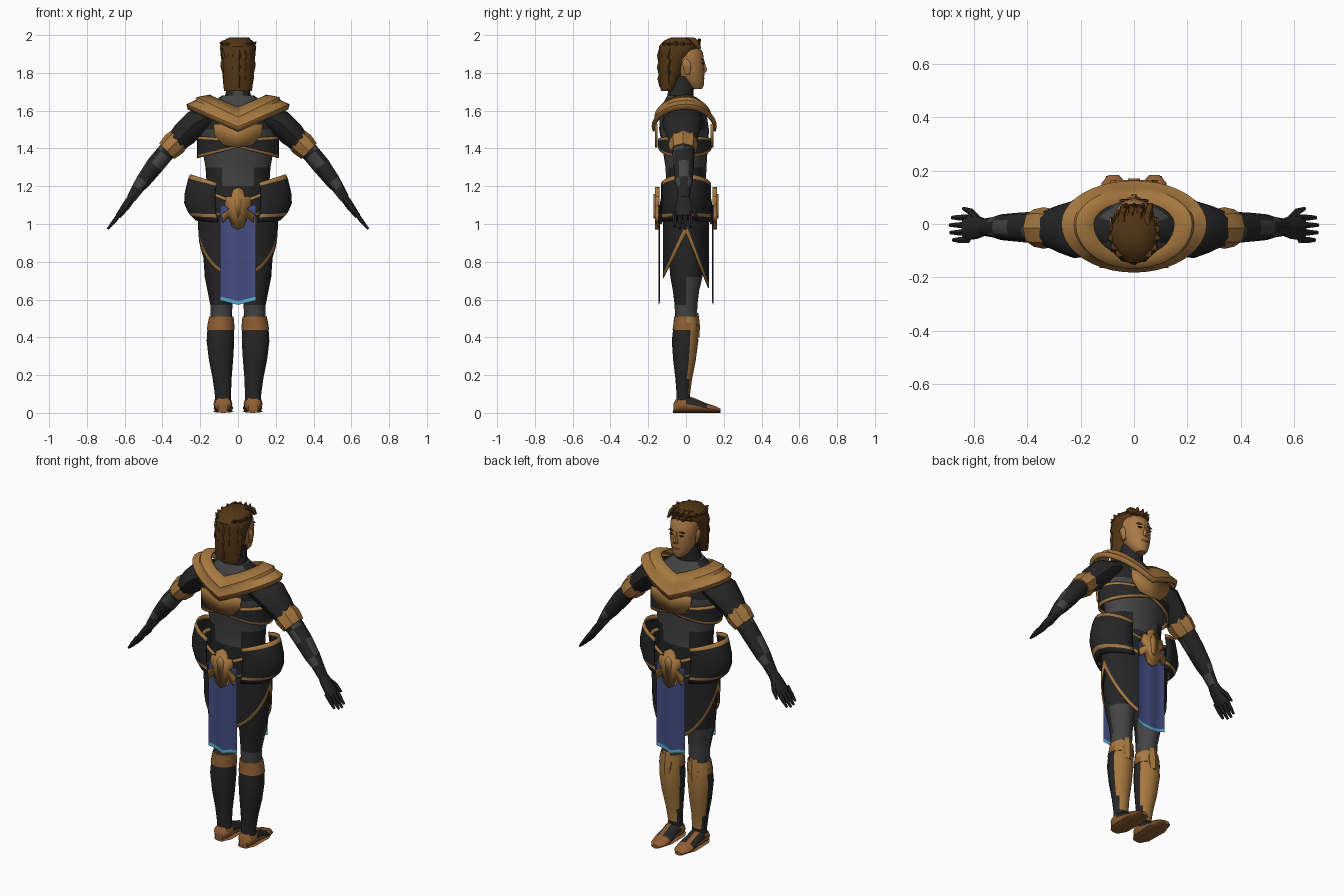
import bpy, bmesh, math, random
from mathutils import Vector as V

if "Cube" in bpy.data.objects:
    bpy.data.objects.remove(bpy.data.objects["Cube"])
random.seed(4)
X, Y, Z = V((1, 0, 0)), V((0, 1, 0)), V((0, 0, 1))
COLOURS = {"black cloth": (.019, .019, .019), "grey cloth": (.058, .058, .058), "gold": (.38, .185, .05),
           "brown leather": (.27, .11, .033), "hair brown": (.085, .037, .008), "skin": (.4, .19, .06),
           "blue cloth": (.058, .075, .22), "light blue trim": (.1, .42, .62)}
MATS = {}
for key, c in COLOURS.items():
    MATS[key] = bpy.data.materials.new(key)
    MATS[key].diffuse_color = (*c, 1)
BLACK, GREY, GOLD, BROWN, HAIR, SKIN, BLUE, LIGHT = COLOURS


def finish(name, bm, mats, rule=None, mirror=False, thick=0):
    bmesh.ops.recalc_face_normals(bm, faces=bm.faces)
    if rule:
        for f in bm.faces:
            f.material_index = int(rule(f.calc_center_median()))
    me = bpy.data.meshes.new(name)
    bm.to_mesh(me)
    bm.free()
    ob = bpy.data.objects.new(name, me)
    bpy.context.collection.objects.link(ob)
    for m in mats:
        me.materials.append(MATS[m])
    if thick:
        s = ob.modifiers.new("thickness", "SOLIDIFY")
        s.thickness, s.offset = thick, 0
    if mirror:
        ob.modifiers.new("mirror", "MIRROR")
    return ob


def loft(name, rings, mats, n=16, rule=None, mirror=False):
    """Closed tube through rings given as (centre, half axis, half axis)."""
    bm = bmesh.new()
    rows = [[bm.verts.new(V(c) + u * math.cos(2 * math.pi * i / n) + v * math.sin(2 * math.pi * i / n))
             for i in range(n)] for c, u, v in rings]
    for a, b in zip(rows, rows[1:]):
        for i in range(n):
            bm.faces.new((a[i], a[(i + 1) % n], b[(i + 1) % n], b[i]))
    bm.faces.new(rows[0])
    bm.faces.new(rows[-1])
    return finish(name, bm, mats, rule, mirror)


def column(name, rows, mats, **kw):
    """Upright loft from (z, cx, cy, rx, ry)."""
    return loft(name, [((cx, cy, z), X * rx, Y * ry) for z, cx, cy, rx, ry in rows], mats, **kw)


def limb(name, rows, mats, **kw):
    """Loft following a path in the xz plane from (x, y, z, across, depth)."""
    p = [V(r[:3]) for r in rows]
    rings = []
    for i, r in enumerate(rows):
        t = (p[min(i + 1, len(p) - 1)] - p[max(i - 1, 0)]).normalized()
        rings.append((p[i], Y.cross(t).normalized() * r[3], Y * r[4]))
    return loft(name, rings, mats, **kw)


def sheet(name, f, us, rows, mats, colour=(0,), closed=False, thick=0, mirror=False):
    """Surface f(u, row); colour holds one material index per strip."""
    bm = bmesh.new()
    g = [[bm.verts.new(f(u, r)) for u in us] for r in range(rows)]
    k = len(us)
    for r in range(rows - 1):
        for i in range(k if closed else k - 1):
            j = (i + 1) % k
            bm.faces.new((g[r][i], g[r][j], g[r + 1][j], g[r + 1][i])).material_index = colour[r % len(colour)]
    return finish(name, bm, mats, None, mirror, thick)


def plate(name, half, y, mat, thick, centre=0, mirror=False):
    """Flat symmetric plate from half an outline of (x, z) points."""
    pts = list(half) + [(-x, z) for x, z in reversed(half) if x > 0]
    bm = bmesh.new()
    bm.faces.new([bm.verts.new((centre + x, y, z)) for x, z in pts])
    return finish(name, bm, [mat], None, mirror, thick)


CIRCLE = [2 * math.pi * i / 40 for i in range(40)]

# torso and neck
column("torso", [(.98, 0, 0, .15, .1), (1.1, 0, 0, .175, .108), (1.2, 0, 0, .165, .105), (1.3, 0, 0, .172, .108),
                 (1.4, 0, -.005, .19, .12), (1.5, 0, -.01, .21, .132), (1.57, 0, -.015, .205, .125),
                 (1.63, 0, -.025, .15, .1), (1.68, 0, -.03, .085, .07)], [GREY, BLACK], n=24,
       rule=lambda c: c.z < 1.2 or (abs(c.x) > .1 and c.z > 1.48) or (abs(c.x) > .09 and c.z < 1.3))
column("neck", [(1.64, 0, -.03, .08, .072), (1.7, 0, -.028, .064, .068), (1.78, 0, -.015, .058, .065)],
       [GREY, BLACK], rule=lambda c: abs(c.x) > .03 or c.y > 0)


# layered shoulder mantle, dipping in a V at front and back
def mantle(a, r):
    xs, zs, yb, zc, yf = [(.15, 1.68, .125, 1.615, .085), (.215, 1.668, .163, 1.565, .13), (.222, 1.652, .162, 1.548, .135),
                          (.268, 1.632, .177, 1.515, .158), (.262, 1.608, .17, 1.49, .152)][r]
    c, s = math.cos(a), math.sin(a)
    return (xs * c, (yf if s > 0 else yb) * s, zc + (zs - zc) * abs(c))


sheet("shoulder_mantle", mantle, CIRCLE, 5, [GOLD], closed=True, thick=.01)


# chest harness, belt and split skirt wrap round the body
def harness(a, r):
    c, s = abs(math.cos(a)), math.sin(a)
    z = [1.405 - .055 * c, 1.415 - .05 * c, 1.44 + .01 * c, 1.45 + .015 * c][r]
    return (.212 * math.cos(a), -.005 + .137 * s, z)


def belt(a, r):
    c = abs(math.cos(a))
    return ((.2 + .004 * r) * math.cos(a), .132 * math.sin(a), [1.0, 1.015, 1.1, 1.115][r] + .085 * c)


def skirt(a, r):
    s = math.sin(a)
    low = .95 - (.29 if s > 0 else .235) * abs(s)
    z = [low, low + .018 + .03 * (1 - abs(s)), 1.0, 1.12][r]
    return ((.195 + .013 * min(1, (z - .67) / .3)) * math.cos(a), .12 * s, z)


TRIM = (1, 0, 1)
sheet("chest_harness", harness, CIRCLE, 4, [BLACK, GOLD], TRIM, True, .01)
sheet("belt", belt, CIRCLE, 4, [BLACK, GOLD], TRIM, True, .01)
sheet("split_skirt", skirt, CIRCLE, 4, [BLACK, GOLD], (1, 0, 0), True, .006)


# flared hip guards
def hip(a, r):
    c, s = math.cos(a), math.sin(a)
    rad, z = [(.225, 1.025), (.25, 1.05), (.262, 1.066), (.281, 1.11), (.279, 1.16),
              (.26, 1.185 + .055 * c), (.25, 1.2 + .062 * c)][r]
    return (.05 + (rad - .05) * c, .135 * s, z - .015 * abs(s) * (r < 3))


sheet("hip_guard", hip, [math.radians(d) for d in range(-72, 73, 12)], 7, [BLACK, GOLD],
      (0, 1, 0, 0, 0, 1), thick=.008, mirror=True)

# front and back: chest plate, hanging cloth, buckle
for side, word in ((-1, "back"), (1, "front")):
    plate(word + "_chest_plate", [(0, 1.53), (.13, 1.53), (.125, 1.47), (.075, 1.415), (0, 1.405)],
          -.158 if side < 0 else .138, GOLD, .014)
    sheet(word + "_hanging_cloth",
          lambda x, r: (x, side * (.142 + .004 * math.cos(x * 60)), [.572 + .25 * abs(x), .592 + .25 * abs(x), .85, 1.1][r]),
          [-.094 + .0235 * i for i in range(9)], 4, [BLUE, LIGHT], (1, 0, 0))
    plate(word + "_buckle", [(0, 1.195), (.028, 1.18), (.036, 1.145), (.062, 1.145), (.072, 1.1), (.048, 1.08),
                             (.088, 1.05), (.08, 1.005), (.05, 1.035), (.03, .985), (0, .97)], side * .152, GOLD, .024)
    plate(word + "_buckle_boss", [(0, 1.16), (.022, 1.13), (.014, 1.05), (0, 1.03)], side * .164, GOLD, .014)

# arms: sleeve, band, hand
limb("arm", [(.15, -.02, 1.57, .06, .1), (.225, -.02, 1.535, .07, .108), (.285, -.018, 1.475, .068, .088),
             (.34, -.015, 1.42, .053, .064), (.39, -.013, 1.37, .048, .058), (.44, -.012, 1.31, .048, .054),
             (.5, -.012, 1.23, .04, .048), (.53, -.012, 1.19, .032, .038), (.565, -.012, 1.135, .025, .032)],
     [BLACK, GREY], n=12, mirror=True,
     rule=lambda c: (.38 < c.x < .43 and c.y < 0) or (.5 < c.x < .54))
limb("arm_band", [(.3, -.015, 1.462, .058, .07), (.338, -.015, 1.424, .067, .078), (.376, -.015, 1.386, .058, .07)],
     [GOLD], n=8, mirror=True)
limb("palm", [(.555, -.012, 1.15, .022, .03), (.59, -.012, 1.1, .022, .045), (.635, -.015, 1.04, .015, .05)],
     [BLACK], n=10, mirror=True)
for i in range(4):
    y = -.06 + .028 * i
    tip = (0, .01, .012, .004)[i]
    limb("finger", [(.622, y, 1.06, .012, .013), (.655, y, 1.015, .011, .012), (.678 + tip, y, .985 - tip, .006, .007)],
         [BLACK], n=6, mirror=True)
limb("thumb", [(.585, .015, 1.105, .014, .018), (.61, .045, 1.07, .012, .014), (.64, .058, 1.03, .006, .007)],
     [BLACK], n=6, mirror=True)


# legs, boots and feet
def boot_colour(c):
    return 1 if c.y > .012 and c.z > .1 else 0


column("thigh", [(1.05, .09, 0, .088, .095), (.85, .1, 0, .085, .095), (.72, .1, .002, .076, .085), (.65, .094, 0, .068, .07),
                 (.57, .088, 0, .058, .06), (.48, .088, 0, .056, .058)], [BLACK, GREY], mirror=True,
       rule=lambda c: c.z < .6 or (c.z < .69 and c.y > 0))
column("boot", [(.445, .092, -.002, .07, .066), (.38, .093, -.005, .073, .07), (.28, .09, -.008, .064, .06),
                (.18, .084, -.012, .05, .044), (.1, .08, -.014, .043, .036), (.05, .08, -.014, .043, .038)],
       [BLACK, GOLD], rule=boot_colour, mirror=True)
column("boot_cuff", [(.44, .092, -.002, .073, .069), (.475, .09, 0, .07, .066), (.51, .088, 0, .064, .063)],
       [BROWN, GOLD], rule=boot_colour, mirror=True)
column("knee_guard", [(.4, .09, .035, .03, .036), (.46, .089, .03, .046, .044), (.53, .088, .02, .034, .046)],
       [GOLD], n=8, mirror=True)
loft("foot", [((cx, y, h), X * w, Z * h) for y, cx, w, h in
              [(-.067, .08, .026, .025), (-.045, .08, .046, .042), (0, .08, .05, .047), (.05, .079, .046, .038),
               (.11, .077, .052, .025), (.155, .076, .045, .018), (.183, .076, .02, .011)]],
     [BROWN, BLACK], n=12, mirror=True, rule=lambda c: .02 < c.y < .1 and c.z > .035 and abs(c.x - .08) > .012)
loft("sole", [((.078, y, .008), X * w, Z * .008) for y, w in [(-.068, .03), (-.03, .052), (.1, .055), (.18, .026)]],
     [BROWN], n=8, mirror=True)

# head and face
column("head", [(1.715, 0, .055, .026, .03), (1.735, 0, .045, .045, .05), (1.77, 0, .03, .063, .066), (1.81, 0, .018, .074, .08),
                (1.86, 0, .012, .079, .084), (1.91, 0, .002, .08, .087), (1.95, 0, -.01, .07, .07)], [SKIN])
column("nose", [(1.802, 0, .096, .014, .01), (1.815, 0, .097, .016, .018), (1.84, 0, .094, .009, .012), (1.87, 0, .09, .007, .006)],
       [SKIN], n=6)
column("ear", [(1.79, .074, .008, .006, .01), (1.83, .083, .006, .009, .022), (1.855, .085, .002, .008, .022), (1.87, .08, 0, .004, .01)],
       [SKIN], n=8, mirror=True)
plate("eye", [(0, 1.856), (.014, 1.85), (0, 1.845)], .089, BLACK, .008, .032, True)
plate("eyebrow", [(0, 1.876), (.02, 1.869), (0, 1.868)], .087, HAIR, .009, .034, True)
plate("mouth", [(0, 1.776), (.024, 1.773), (0, 1.768)], .094, BROWN, .009)

# hair: layered cap with loose locks
column("hair", [(1.705, 0, -.098, .074, .035), (1.76, 0, -.09, .08, .055), (1.82, 0, -.075, .084, .073), (1.87, 0, -.065, .088, .082),
                (1.9, 0, -.045, .093, .1), (1.94, 0, -.035, .095, .112), (1.97, 0, -.03, .078, .09), (1.988, 0, -.025, .045, .055)],
       [HAIR], n=14)
for i in range(15):
    # ring of short tufts swept outward round the crown
    a = math.radians(-60 + 20 * i + 0) + math.pi / 2 + math.radians(-80)
    out = V((math.cos(a), math.sin(a), 0))
    root = V((0, -.035, 1.955)) + V((out.x * .07, out.y * .085, 0))
    side = Z.cross(out)
    tip = root + out * .026 + Z * random.uniform(.0, .03)
    loft("crown_tuft", [(root - Z * .02, side * .022, out * .02), (root + out * .013, side * .018, out * .014),
                        (tip, side * .005, out * .004)], [HAIR], n=5)
for row, (z, w, y) in enumerate([(1.9, .07, -.135), (1.84, .072, -.135), (1.78, .066, -.132)]):
    for k in range(5):
        x = w * (k - 2) / 2
        yy = y + .045 * ((k - 2) / 2) ** 2
        h = random.uniform(.065, .085)
        column("back_lock", [(z + .03, x, yy + .006, .018, .014), (z - .01, x, yy - .006, .018, .014),
                             (z + .02 - h, x, yy, .01, .008)], [HAIR], n=5)
for k in range(4):
    x = -.048 + .032 * k
    limb("front_lock", [(x, .02, 1.985, .014, .03), (x + .006, .045, 1.965, .018, .03), (x + .02, .068, 1.93, .006, .012)],
         [HAIR], n=5)

bpy.ops.object.select_all(action="SELECT")
bpy.context.view_layer.objects.active = bpy.context.selected_objects[0]
bpy.ops.object.shade_smooth_by_angle(angle=math.radians(35))

for m in bpy.data.materials:
    if m.users and not m.is_grease_pencil:
        m.use_nodes = True
        m.node_tree.nodes["Principled BSDF"].inputs["Base Color"].default_value = m.diffuse_color
